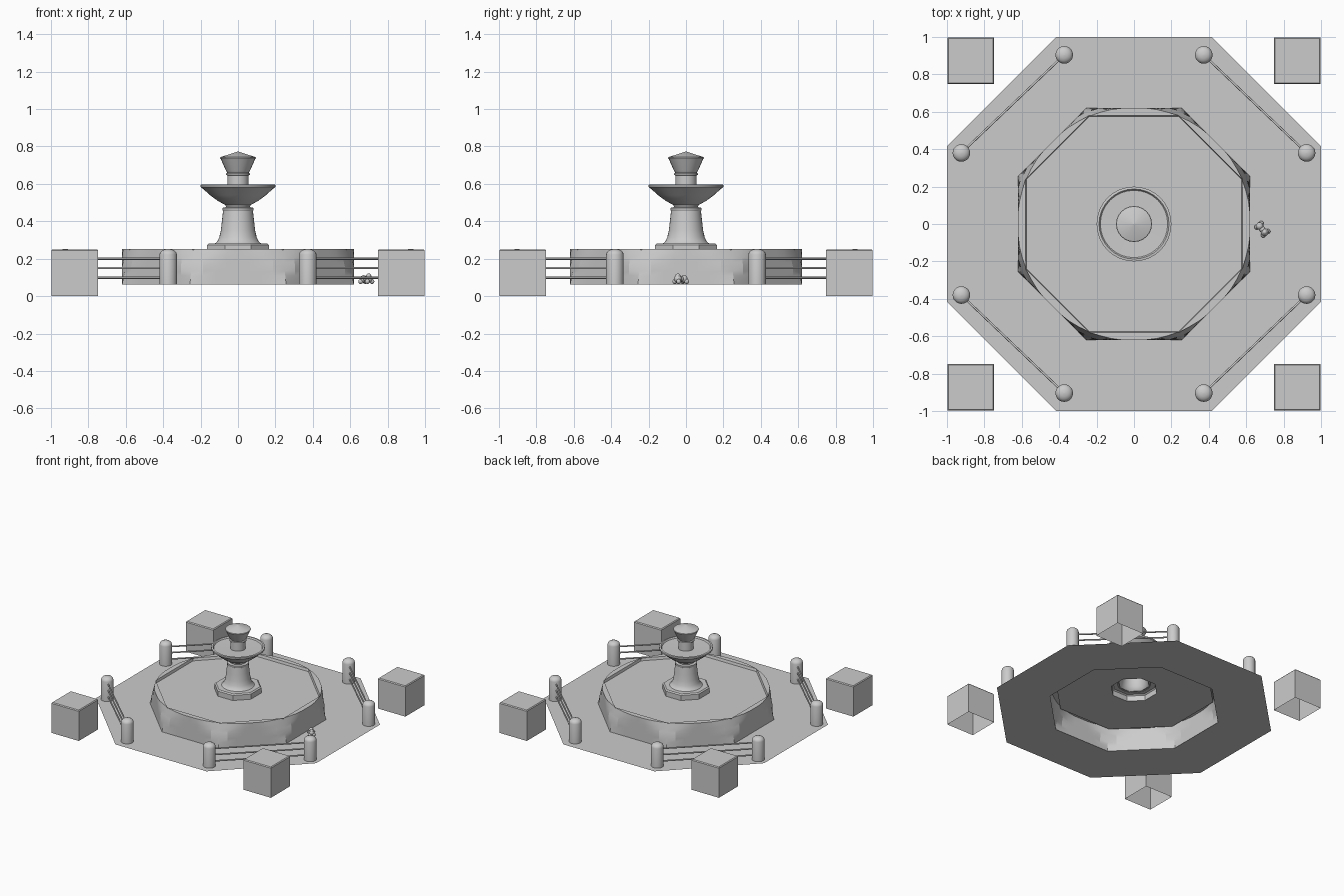
import bpy, bmesh, math
from mathutils import Vector

if "Cube" in bpy.data.objects:
    bpy.data.objects.remove(bpy.data.objects["Cube"])

PI = math.pi
FLOOR = 0.062


def finish(name, bm, smooth=None, recalc=True):
    if recalc:
        bmesh.ops.recalc_face_normals(bm, faces=bm.faces)
    me = bpy.data.meshes.new(name)
    bm.to_mesh(me)
    bm.free()
    ob = bpy.data.objects.new(name, me)
    bpy.context.collection.objects.link(ob)
    if smooth:
        bpy.ops.object.select_all(action='DESELECT')
        ob.select_set(True)
        bpy.context.view_layer.objects.active = ob
        bpy.ops.object.shade_smooth_by_angle(angle=math.radians(smooth))
    return ob


def loft(name, rings, n, smooth=None, cap=False, offset=0.0, at=(0, 0)):
    """rings: list of (radius or radius function of angle, z), bottom to top"""
    bm = bmesh.new()
    prev = None
    for r, z in rings:
        cur = []
        for i in range(n):
            a = offset + 2 * PI * i / n
            rad = r(a) if callable(r) else r
            cur.append(bm.verts.new((at[0] + rad * math.cos(a), at[1] + rad * math.sin(a), z)))
        if prev:
            for i in range(n):
                j = (i + 1) % n
                bm.faces.new((prev[i], prev[j], cur[j], cur[i]))
        prev = cur
    if cap:
        bm.faces.new(prev)
    return finish(name, bm, smooth, recalc=False)


def octagon(apothem):
    """radius of an octagon whose flat sides face the axes"""
    def r(a):
        k = PI / 4
        return apothem / math.cos((a + k / 2) % k - k / 2)
    return r


def clipped(apothem, limit):
    o = octagon(apothem)
    return lambda a: min(o(a), limit)


# paved floor with the opening under the basin
loft("floor", [(octagon(1.0), FLOOR), (octagon(0.612), FLOOR)], 8, offset=PI / 8)

# basin wall: octagon trimmed by a cone, with a thin rim and inner lip
wall = []
for i in range(9):
    t = i / 8
    wall.append((clipped(0.62, 0.672 - 0.048 * t), FLOOR + (0.253 - FLOOR) * t))
wall += [(octagon(0.58), 0.253), (octagon(0.575), 0.232)]
loft("basin_wall", wall, 64, smooth=12)

# water surface and octagonal plinth
loft("water", [(octagon(0.577), 0.232), (octagon(0.165), 0.232)], 8, offset=PI / 8)
loft("plinth", [(octagon(0.165), 0.23), (octagon(0.165), 0.274),
                (octagon(0.155), 0.282), (octagon(0.11), 0.282)], 8, offset=PI / 8)

# column, bowl and finial turned on one axis
loft("column", [(0.125, 0.28), (0.112, 0.29), (0.1, 0.315), (0.092, 0.35), (0.086, 0.4),
                (0.08, 0.455), (0.083, 0.46), (0.083, 0.472), (0.062, 0.476)], 32, smooth=35)
loft("bowl", [(0.062, 0.47), (0.068, 0.488), (0.105, 0.507), (0.15, 0.54), (0.185, 0.572),
              (0.2, 0.583), (0.2, 0.595), (0.187, 0.597), (0.18, 0.586), (0.055, 0.583)],
     32, smooth=35)
loft("finial", [(0.057, 0.58), (0.057, 0.645), (0.064, 0.648), (0.064, 0.656), (0.057, 0.66),
                (0.065, 0.672), (0.09, 0.728), (0.096, 0.738), (0.094, 0.743),
                (0.001, 0.773)], 24, smooth=35, cap=True)


def rod(name, a, b, radius, n=8):
    a, b = Vector(a), Vector(b)
    d = b - a
    bm = bmesh.new()
    bmesh.ops.create_cone(bm, cap_ends=True, segments=n, radius1=radius, radius2=radius,
                          depth=d.length)
    bm.transform(d.to_track_quat('Z', 'Y').to_matrix().to_4x4())
    bmesh.ops.translate(bm, verts=bm.verts, vec=(a + b) / 2)
    return finish(name, bm, smooth=50)


# four corners: two posts, three rails and one planter block each
post = [(0.047, FLOOR), (0.047, 0.222), (0.043, 0.234), (0.033, 0.244), (0.018, 0.25), (0.002, 0.252)]
for sx in (-1, 1):
    for sy in (-1, 1):
        p = (sx * 0.373, sy * 0.904)
        q = (sx * 0.923, sy * 0.38)
        for c in (p, q):
            loft("post", post, 20, smooth=40, cap=True, at=c)
        for z in (0.098, 0.15, 0.2):
            rod("rail", (*p, z), (*q, z), 0.006)

        # planter block, open underneath, with a softened top edge
        s = math.sqrt(2)
        h = 0.125
        loft("corner_block", [(h * s, 0.0), (h * s, 0.243), ((h - 0.006) * s, 0.25)], 4,
             cap=True, offset=PI / 4, at=(sx * 0.873, sy * 0.873))

# small knobbly toy lying beside the basin
axis = Vector((0.5, -0.6, 0)).normalized()
side = Vector((-axis.y, axis.x, 0))
mid = Vector((0.686, -0.028, 0.092))
bm = bmesh.new()
blobs = [(axis * -0.022, 0.02), (axis * 0.02, 0.021), (Vector((0, 0, 0)), 0.016)]
for e in (-1, 1):
    for f in (-1, 1):
        blobs.append((axis * 0.028 * e + side * 0.016 * f + Vector((0, 0, -0.014)), 0.013))
blobs.append((axis * 0.02 + Vector((0, 0, 0.015)), 0.014))
for off, r in blobs:
    new = bmesh.ops.create_uvsphere(bm, u_segments=12, v_segments=8, radius=r)["verts"]
    bmesh.ops.translate(bm, verts=new, vec=mid + off)
finish("small_toy", bm, smooth=60)
